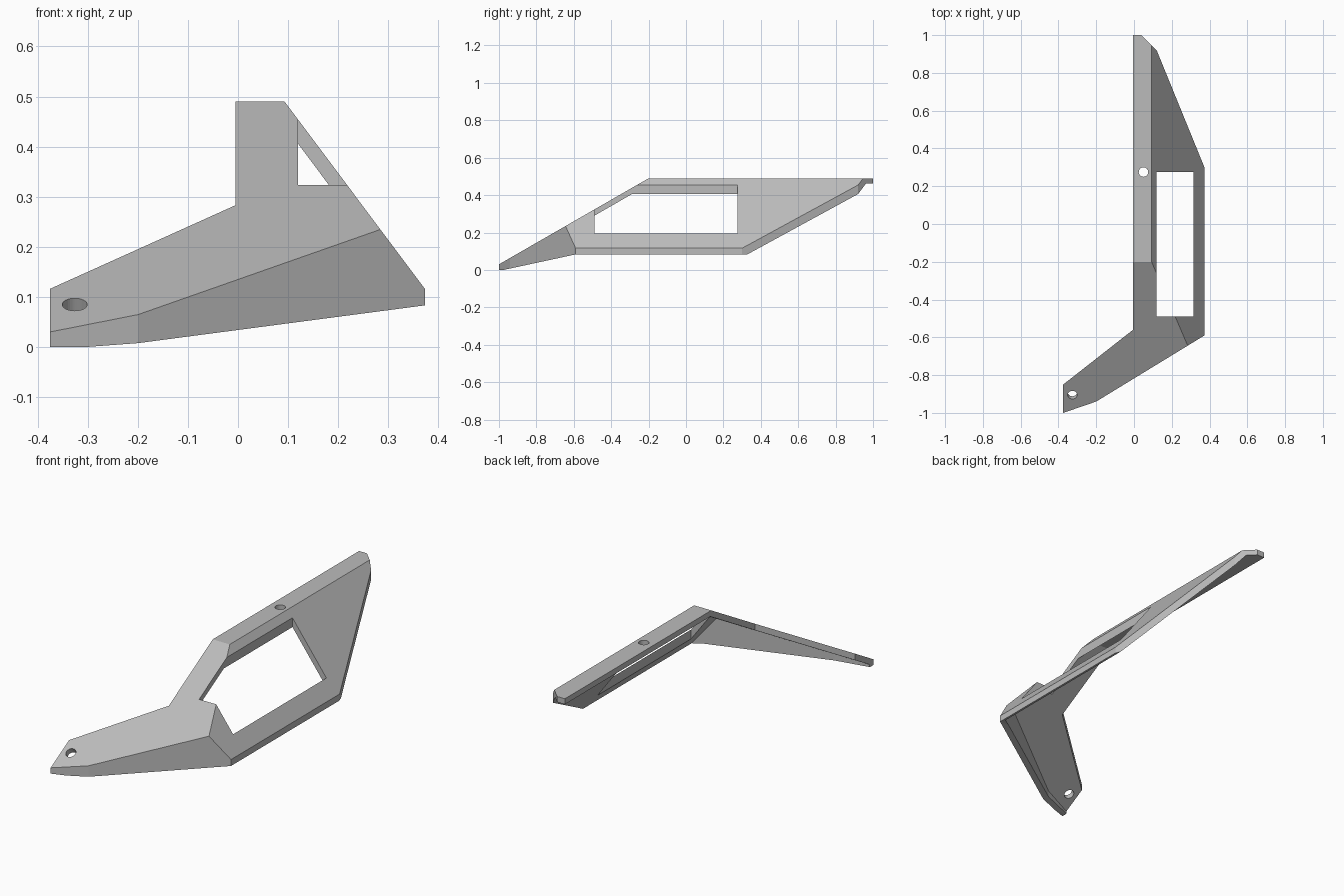
import bpy, bmesh, math
from mathutils import Vector, Matrix

if "Cube" in bpy.data.objects:
    bpy.data.objects.remove(bpy.data.objects["Cube"], do_unlink=True)

THICK = 0.029
TOP = 0.49
PLAN = [(-0.005, 1), (-0.005, -0.56), (-0.375, -0.85), (-0.375, -1), (-0.2, -0.94),
        (0.373, -0.59), (0.373, 0.3), (0.12, 0.92), (0.04, 1)]

grey = bpy.data.materials.new("plain grey")
grey.use_nodes = True
colour = (0.5, 0.5, 0.5, 1)
grey.diffuse_color = colour
grey.node_tree.nodes["Principled BSDF"].inputs["Base Color"].default_value = colour


def make_object(name, bm):
    bmesh.ops.recalc_face_normals(bm, faces=bm.faces)
    mesh = bpy.data.meshes.new(name)
    bm.to_mesh(mesh)
    bm.free()
    obj = bpy.data.objects.new(name, mesh)
    bpy.context.collection.objects.link(obj)
    mesh.materials.append(grey)
    return obj


def extrude(name, points, offset):
    bm = bmesh.new()
    face = bm.faces.new([bm.verts.new(p) for p in points])
    result = bmesh.ops.extrude_face_region(bm, geom=[face])
    verts = [v for v in result["geom"] if isinstance(v, bmesh.types.BMVert)]
    bmesh.ops.translate(bm, verts=verts, vec=offset)
    return make_object(name, bm)


def block(name, planes):
    """Large box trimmed to the inside of each plane (point, outward normal)."""
    bm = bmesh.new()
    bmesh.ops.create_cube(bm, size=4)
    for point, normal in planes:
        cut = bmesh.ops.bisect_plane(bm, geom=bm.verts[:] + bm.edges[:] + bm.faces[:],
                                     plane_co=point, plane_no=normal, clear_outer=True)
        edges = [e for e in cut["geom_cut"] if isinstance(e, bmesh.types.BMEdge)]
        bmesh.ops.edgeloop_fill(bm, edges=edges)
    return make_object(name, bm)


def drill(name, centre, tilt):
    bm = bmesh.new()
    bmesh.ops.create_cone(bm, cap_ends=True, segments=32, radius1=0.025, radius2=0.025,
                          depth=0.16,
                          matrix=Matrix.Translation(centre) @ Matrix.Rotation(tilt, 4, 'X'))
    return make_object(name, bm)


def combine(target, tool, operation):
    mod = target.modifiers.new(tool.name, 'BOOLEAN')
    mod.operation = operation
    mod.solver = 'EXACT'
    mod.object = tool
    bpy.context.view_layer.objects.active = target
    bpy.ops.object.modifier_apply(modifier=mod.name)
    bpy.data.objects.remove(tool, do_unlink=True)


# Outer planes of the flange, the ramp leading to the foot, and the slanted web
flange = (Vector((0, 0, TOP)), Vector((0, 0, 1)))
ramp = (Vector((0, -0.2, TOP)), Vector((0, -0.575, 1)).normalized())
web = (Vector((0.093, 0, TOP)), Vector((1.335, 0, 1)).normalized())
skin = [flange, ramp, web]

# Vertical planes of the front skirt
skirts = []
for a, b in zip(PLAN[3:5], PLAN[4:6]):
    skirts.append((Vector((*a, 0)), Vector((b[1] - a[1], a[0] - b[0], 0)).normalized()))

# Bent shell: plan outline under the outer planes, hollowed from below
bracket = extrude("bent_bracket", [(x, y, -0.1) for x, y in PLAN], (0, 0, 0.8))
combine(bracket, block("outer_block", skin), 'INTERSECT')
inner = [(p - n * THICK, n) for p, n in skin + skirts]
combine(bracket, block("hollow", inner), 'DIFFERENCE')

# Trim the lower rim
rim = [(1.2, 0.083), (-0.59, 0.083), (-0.975, 0), (-1.1, 0), (-1.1, -0.3), (1.2, -0.3)]
combine(bracket, extrude("rim_trim", [(-1, y, z) for y, z in rim], (2, 0, 0)), 'DIFFERENCE')

# Rectangular window and the two screw holes
window = [(0.12, -0.49, -0.2), (0.315, -0.49, -0.2), (0.315, 0.275, -0.2), (0.12, 0.275, -0.2)]
combine(bracket, extrude("window_cut", window, (0, 0, 1)), 'DIFFERENCE')
combine(bracket, drill("flange_hole", (0.05, 0.275, TOP), 0), 'DIFFERENCE')
combine(bracket, drill("foot_hole", (-0.326, -0.905, 0.085), math.radians(30)), 'DIFFERENCE')
